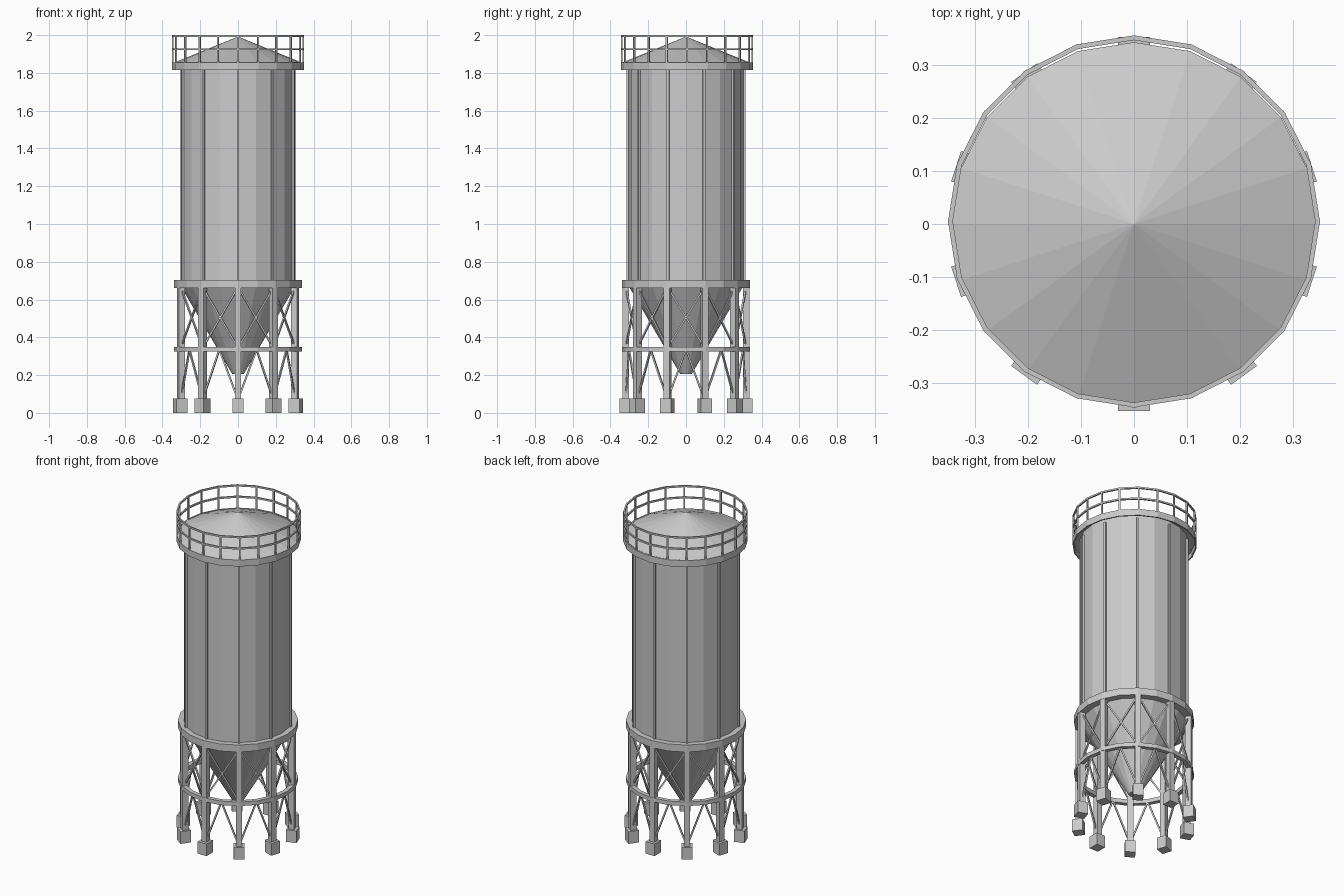
import bpy, bmesh, math
from mathutils import Vector, Matrix

old = bpy.data.objects.get("Cube")
if old:
    bpy.data.objects.remove(old, do_unlink=True)

steel = bpy.data.materials.new("grey_steel")
steel.use_nodes = True
GREY = (0.6, 0.6, 0.6, 1)
steel.diffuse_color = GREY
steel.node_tree.nodes["Principled BSDF"].inputs["Base Color"].default_value = GREY

SIDES, LEGS = 20, 10
FRONT = -math.pi / 2


def finish(name, bm):
    bmesh.ops.recalc_face_normals(bm, faces=bm.faces)
    mesh = bpy.data.meshes.new(name)
    bm.to_mesh(mesh)
    bm.free()
    mesh.materials.append(steel)
    obj = bpy.data.objects.new(name, mesh)
    bpy.context.collection.objects.link(obj)
    return obj


def polar(r, angle, z):
    return Vector((r * math.cos(angle), r * math.sin(angle), z))


def lathe(name, profile, closed=False, y=0):
    """Faceted turned part; profile is a list of (radius, height)."""
    bm = bmesh.new()
    rings = [[bm.verts.new(polar(r, FRONT + math.tau * i / SIDES, z) + Vector((0, y, 0)))
              for i in range(SIDES)] for r, z in profile]
    pairs = list(zip(rings, rings[1:]))
    if closed:
        pairs.append((rings[-1], rings[0]))
    else:
        bm.faces.new(rings[0])
        bm.faces.new(rings[-1])
    for a, b in pairs:
        for i in range(SIDES):
            j = (i + 1) % SIDES
            bm.faces.new((a[i], a[j], b[j], b[i]))
    bmesh.ops.remove_doubles(bm, verts=bm.verts, dist=0.0001)
    return finish(name, bm)


def band(name, inner, outer, low, high, y=0):
    return lathe(name, [(inner, low), (outer, low), (outer, high), (inner, high)], True, y)


def radial_boxes(name, count, r, depth, width, low, high, y=0):
    """Upright boxes spaced evenly around the axis, each facing outward."""
    bm = bmesh.new()
    for i in range(count):
        a = FRONT + math.tau * i / count
        bmesh.ops.create_cube(bm, size=1, matrix=Matrix.Translation((0, y, 0))
                              @ Matrix.Rotation(a, 4, 'Z')
                              @ Matrix.Translation((r, 0, (low + high) / 2))
                              @ Matrix.Diagonal((depth, width, high - low, 1)))
    return finish(name, bm)


def bar(bm, a, b, size):
    d = b - a
    bmesh.ops.create_cube(bm, size=1, matrix=Matrix.Translation((a + b) / 2)
                          @ d.to_track_quat('Z', 'Y').to_matrix().to_4x4()
                          @ Matrix.Diagonal((size, size, d.length, 1)))


# Tank, hopper and roof
lathe("tank_wall", [(0.305, 0.66), (0.305, 1.85)])
lathe("hopper", [(0.03, 0.205), (0.3, 0.665)])
lathe("cone_roof", [(0.342, 1.845), (0.342, 1.853), (0.0005, 1.992)])
radial_boxes("tank_ribs", LEGS, 0.308, 0.014, 0.013, 0.7, 1.82)

# Ring beams
band("support_ring", 0.295, 0.338, 0.66, 0.704)
band("middle_ring", 0.312, 0.338, 0.325, 0.35)

# Legs and footings
radial_boxes("legs", LEGS, 0.318, 0.034, 0.034, 0.07, 0.67)
radial_boxes("footings", LEGS, 0.321, 0.062, 0.06, 0, 0.075)

# Diagonal braces: crosses above the middle ring, pairs meeting at mid-span below
braces = bmesh.new()
step = math.tau / LEGS
R = 0.318
for i in range(LEGS):
    a = FRONT + step * i
    b = a + step
    bar(braces, polar(R, a, 0.345), polar(R, b, 0.665), 0.009)
    bar(braces, polar(R, b, 0.345), polar(R, a, 0.665), 0.009)
    apex = polar(R, a + step / 2, 0.335)
    for end in (a, b):
        bar(braces, polar(R, end, 0.07), apex, 0.009)
finish("braces", braces)

# Roof edge band and railing
Y = 0.005
band("roof_edge_band", 0.342, 0.35, 1.815, 1.855, Y)
for name, z in (("middle_rail", 1.925), ("top_rail", 1.995)):
    band(name, 0.341, 0.35, z - 0.005, z + 0.005, Y)
radial_boxes("railing_posts", SIDES, 0.3455, 0.009, 0.009, 1.85, 1.998, Y)
